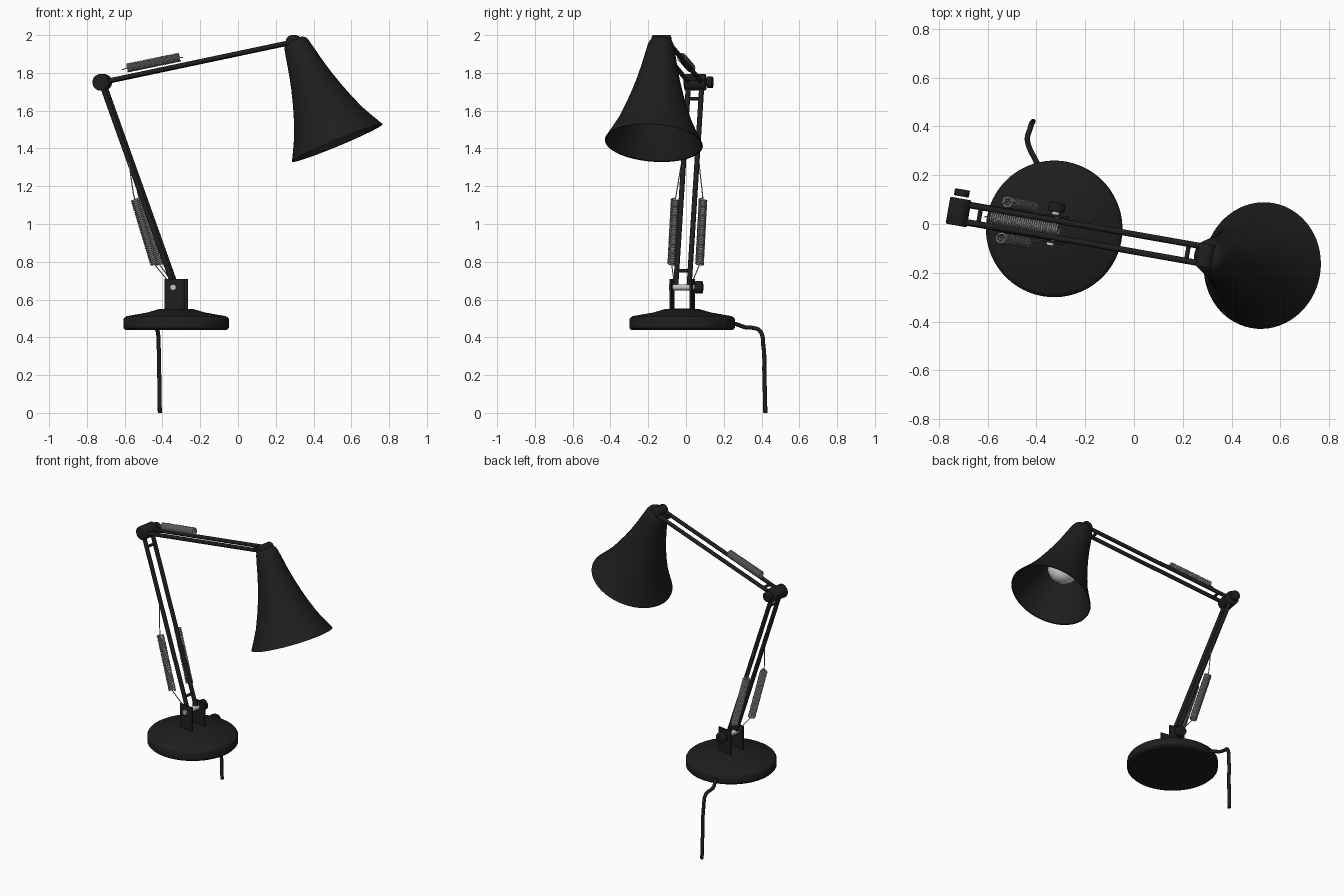
import bpy, bmesh, math
from mathutils import Matrix, Vector

if "Cube" in bpy.data.objects:
    bpy.data.objects.remove(bpy.data.objects["Cube"])

# Lamp plane: local x runs along the arms, turned 10 degrees about the base centre
W = Matrix.Translation((-0.327, -0.02, 0)) @ Matrix.Rotation(math.radians(-10), 4, 'Z')


def material(name, c):
    m = bpy.data.materials.new(name)
    m.diffuse_color = (*c, 1)
    m.use_nodes = True
    m.node_tree.nodes["Principled BSDF"].inputs["Base Color"].default_value = m.diffuse_color
    return m


black = material("black_enamel", (0.013, 0.013, 0.013))
steel = material("spring_steel", (0.4, 0.4, 0.4))
bright = material("bright_metal", (0.55, 0.55, 0.55))
glass = material("bulb_white", (0.75, 0.75, 0.72))


def finish(name, bm, mat, matrix, angle=35):
    bmesh.ops.recalc_face_normals(bm, faces=bm.faces)
    me = bpy.data.meshes.new(name)
    bm.to_mesh(me)
    bm.free()
    me.materials.append(mat)
    ob = bpy.data.objects.new(name, me)
    bpy.context.collection.objects.link(ob)
    ob.matrix_world = matrix
    bpy.ops.object.select_all(action='DESELECT')
    ob.select_set(True)
    bpy.context.view_layer.objects.active = ob
    bpy.ops.object.shade_smooth_by_angle(angle=math.radians(angle))
    return ob


def along(p, q):
    """Matrix with z pointing from p to q, centred between them, y kept across the lamp."""
    p, q = Vector(p), Vector(q)
    z = (q - p).normalized()
    y = Vector((0, 1, 0)) if abs(z.y) < 0.9 else Vector((0, 0, 1))
    x = y.cross(z).normalized()
    m = Matrix((x, z.cross(x), z)).transposed().to_4x4()
    return Matrix.Translation((p + q) / 2) @ m, (q - p).length


def rod(name, p, q, r, mat=black, bevel=0.0):
    m, length = along(p, q)
    bm = bmesh.new()
    bmesh.ops.create_cone(bm, cap_ends=True, segments=32, radius1=r, radius2=r, depth=length)
    if bevel:
        rims = [e for e in bm.edges if abs(e.verts[0].co.z - e.verts[1].co.z) < 1e-5]
        bmesh.ops.bevel(bm, geom=rims, offset=bevel, segments=3, affect='EDGES', profile=0.5)
    return finish(name, bm, mat, W @ m)


def plate(name, p, q, wide, thick):
    m, length = along(p, q)
    bm = bmesh.new()
    bmesh.ops.create_cube(bm, size=1)
    bmesh.ops.scale(bm, vec=(wide, thick, length), verts=bm.verts)
    return finish(name, bm, black, W @ m)


def lathe(name, profile, mat, matrix, steps=64):
    bm = bmesh.new()
    vs = [bm.verts.new((r, 0, z)) for r, z in profile]
    es = [bm.edges.new(pair) for pair in zip(vs, vs[1:])]
    bmesh.ops.spin(bm, geom=vs + es, cent=(0, 0, 0), axis=(0, 0, 1),
                   angle=math.tau, steps=steps, use_duplicate=False)
    bmesh.ops.remove_doubles(bm, verts=bm.verts, dist=1e-5)
    return finish(name, bm, mat, matrix)


def tube(name, pts, r, mat, matrix=W, smooth=False, res=1):
    cu = bpy.data.curves.new(name, 'CURVE')
    cu.dimensions = '3D'
    cu.bevel_depth, cu.bevel_resolution, cu.use_fill_caps = r, res, True
    if smooth:
        sp = cu.splines.new('BEZIER')
        sp.bezier_points.add(len(pts) - 1)
        for bp, p in zip(sp.bezier_points, pts):
            bp.co = p
            bp.handle_left_type = bp.handle_right_type = 'AUTO'
    else:
        sp = cu.splines.new('POLY')
        sp.points.add(len(pts) - 1)
        for sv, p in zip(sp.points, pts):
            sv.co = (*p, 1)
    cu.materials.append(mat)
    ob = bpy.data.objects.new(name, cu)
    bpy.context.collection.objects.link(ob)
    ob.matrix_world = matrix


def spring(name, p, q, r=0.02, turns=36, per=12):
    m, length = along(p, q)
    pts = []
    for i in range(turns * per + 1):
        a = math.tau * i / per
        pts.append(m @ Vector((r * math.cos(a), r * math.sin(a), length * (i / (turns * per) - 0.5))))
    tube(name, pts, 0.004, steel)


# Heavy round base
lathe("base", [(0, 0.44), (0.27, 0.44), (0.28, 0.45), (0.28, 0.495), (0.275, 0.504), (0.262, 0.512),
               (0.15, 0.532), (0.09, 0.55), (0, 0.553)], black, W)

# Key joints in the lamp plane
FOOT, ELBOW, HEAD = (-0.005, 0.665), (-0.398, 1.75), (0.632, 1.964)


def at(joint, v):
    return Vector((joint[0], v, joint[1]))


def mix(a, b, t):
    return (a[0] + (b[0] - a[0]) * t, a[1] + (b[1] - a[1]) * t)


# Mirrored parts: bracket plates, arm rods, lower springs with their hook wires
for side, s in (("front", -1), ("back", 1)):
    plate(f"{side}_bracket_plate", (0, s * 0.054, 0.52), (0, s * 0.054, 0.71), 0.105, 0.009)
    rod(f"{side}_lower_arm", at(FOOT, s * 0.036), at(ELBOW, s * 0.036), 0.0135)
    rod(f"{side}_upper_arm", at(ELBOW, s * 0.035), at(HEAD, s * 0.035), 0.0125)
    low, top = (-0.103, s * 0.075, 0.785), (-0.209, s * 0.075, 1.13)
    spring(f"{side}_lower_spring", low, top)
    tube(f"{side}_lower_wire", [low, (-0.02, s * 0.045, 0.68)], 0.003, steel)
    tube(f"{side}_upper_wire", [top, (-0.218, s * 0.07, 1.16), (-0.252, s * 0.042, 1.36)], 0.003, steel)

# Cross rods tying each pair of arm rods
for name, a, b, ts in (("lower", FOOT, ELBOW, (0.08, 0.92)), ("upper", ELBOW, HEAD, (0.085, 0.925))):
    for i, t in enumerate(ts):
        c = mix(a, b, t)
        rod(f"{name}_cross_rod_{i + 1}", at(c, -0.035), at(c, 0.035), 0.009)

# Single spring above the upper arm
rear, fore = Vector((-0.264, 0, 1.826)), Vector((0.018, 0, 1.883))
spring("upper_spring", rear, fore, 0.021, 32)
tube("upper_spring_rear_hook", [rear, (-0.29, 0, 1.817)], 0.003, steel)
tube("upper_spring_front_hook", [fore, (0.035, 0, 1.882)], 0.003, steel)

# Foot pivot, elbow, head joint and the tightening knobs
rod("foot_pin", at(FOOT, -0.07), at(FOOT, 0.08), 0.016, bright)
rod("foot_knob", at(FOOT, 0.07), at(FOOT, 0.108), 0.034, black, 0.005)
rod("elbow_joint", at(ELBOW, -0.056), at(ELBOW, 0.056), 0.044, black, 0.006)
rod("elbow_knob", at(ELBOW, 0.065), at(ELBOW, 0.094), 0.031, black, 0.004)
rod("head_joint", at(HEAD, -0.05), at(HEAD, 0.05), 0.036, black, 0.006)

# Flared shade: outer wall, rim, then inner wall (distance along axis, radius)
S = W @ Matrix.Translation((0.643, 0, 1.957)) @ Matrix.Rotation(math.radians(180 - 22.9), 4, 'Y')
outer = [(-0.02, 0.045), (-0.008, 0.061), (0.01, 0.069), (0.06, 0.08), (0.14, 0.097), (0.22, 0.117),
         (0.3, 0.141), (0.37, 0.165), (0.45, 0.196), (0.515, 0.229), (0.573, 0.26)]
inner = [(t - 0.002, r - 0.007) for t, r in reversed(outer[3:])]
profile = [(0, -0.026)] + [(r, t) for t, r in outer] + [(r, t) for t, r in inner] + [(0, 0.055)]
lathe("shade", profile, black, S)

# Bulb and socket inside the shade
bulb = [(0.0, 0.44), (0.035, 0.433), (0.066, 0.413), (0.09, 0.383), (0.098, 0.35), (0.09, 0.31),
        (0.068, 0.27), (0.045, 0.23), (0.036, 0.19), (0, 0.19)]
lathe("bulb", bulb, glass, S, 40)
lathe("bulb_socket", [(0, 0.05), (0.042, 0.05), (0.042, 0.2), (0, 0.2)], black, S, 32)

# Power cord hanging off the back of the base
tube("power_cord", [(-0.385, 0.225, 0.48), (-0.405, 0.265, 0.47), (-0.43, 0.316, 0.453),
                    (-0.437, 0.35, 0.451), (-0.426, 0.39, 0.435), (-0.42, 0.41, 0.35),
                    (-0.417, 0.415, 0.2), (-0.414, 0.42, 0)],
     0.011, black, Matrix.Identity(4), True, 3)
